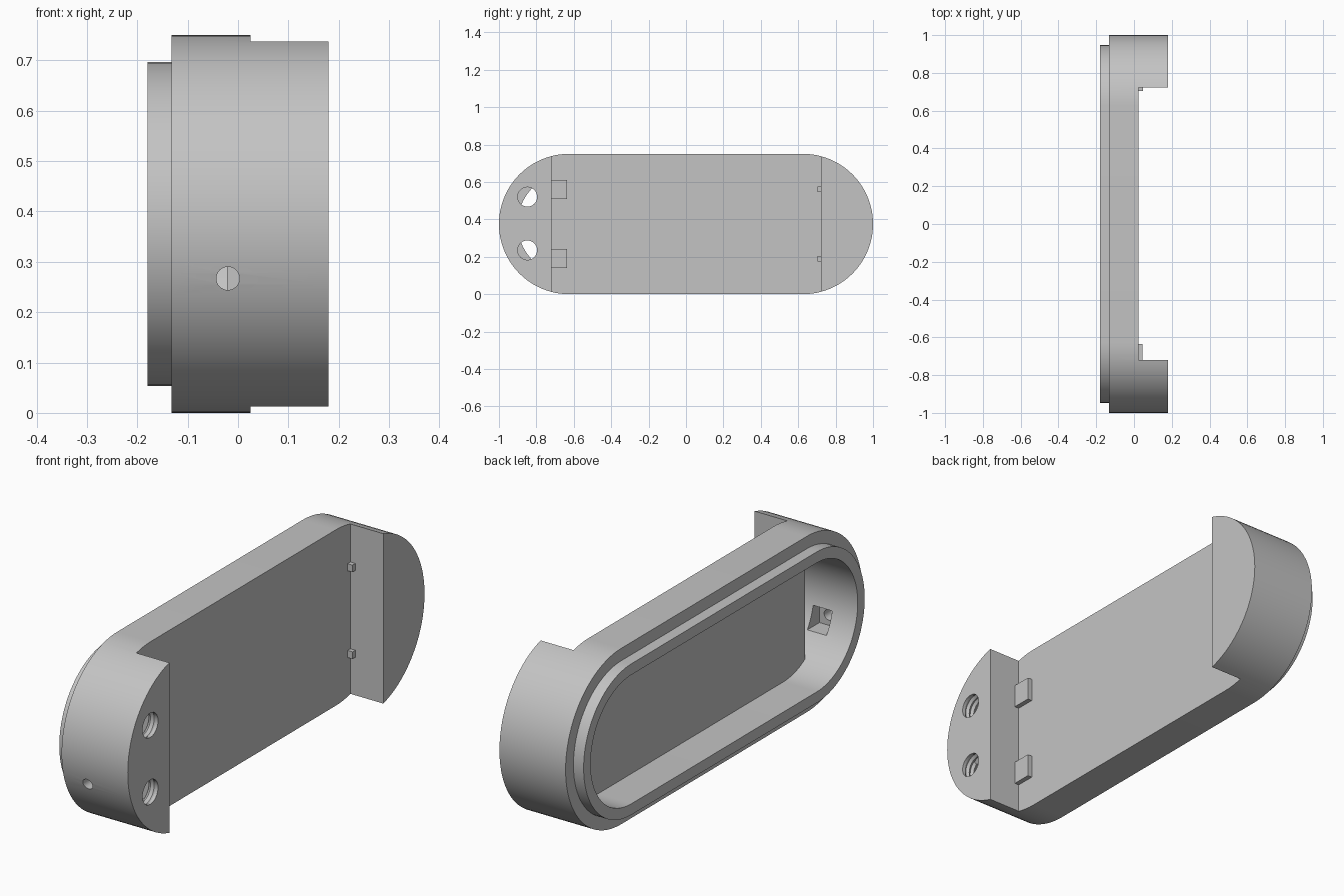
import bpy, bmesh
from math import sin, cos, pi, radians
from mathutils import Matrix

cube = bpy.data.objects.get("Cube")
if cube:
    bpy.data.objects.remove(cube, do_unlink=True)

grey = bpy.data.materials.new("light_grey")
grey.use_nodes = True
colour = (0.55, 0.55, 0.55, 1)
grey.diffuse_color = colour
grey.node_tree.nodes["Principled BSDF"].inputs["Base Color"].default_value = colour

MID = 0.375          # height of the long axis
HALF = 0.625         # half length of the straight sides


def make_object(name, bm):
    bmesh.ops.recalc_face_normals(bm, faces=bm.faces[:])
    mesh = bpy.data.meshes.new(name)
    bm.to_mesh(mesh)
    bm.free()
    mesh.materials.append(grey)
    obj = bpy.data.objects.new(name, mesh)
    bpy.context.collection.objects.link(obj)
    return obj


def loft(name, rings, half=0, y=0, z=MID, steps=48):
    """Closed solid along x from (x, radius) rings; half stretches a circle into a slot."""
    bm = bmesh.new()
    loops = []
    for x, r in rings:
        loop = []
        for side in (1, -1):
            for i in range(steps + 1 if half else steps):
                a = pi * i / steps - pi / 2
                loop.append(bm.verts.new((x, y + side * (half + r * cos(a)), z + side * r * sin(a))))
        loops.append(loop)
    count = len(loops[0])
    for a, b in zip(loops, loops[1:]):
        for i in range(count):
            j = (i + 1) % count
            bm.faces.new((a[i], a[j], b[j], b[i]))
    bm.faces.new(loops[0])
    bm.faces.new(loops[-1])
    return make_object(name, bm)


def box(name, low, high):
    bm = bmesh.new()
    bmesh.ops.create_cube(bm, size=1)
    for v in bm.verts:
        v.co = [lo + (hi - lo) * (c + 0.5) for lo, hi, c in zip(low, high, v.co)]
    return make_object(name, bm)


def cut(obj, cutter):
    """Subtract the cutter, bake the result and remove the cutter."""
    mod = obj.modifiers.new("cut", 'BOOLEAN')
    mod.operation = 'DIFFERENCE'
    mod.solver = 'EXACT'
    mod.object = cutter
    bpy.context.view_layer.update()
    graph = bpy.context.evaluated_depsgraph_get()
    mesh = bpy.data.meshes.new_from_object(obj.evaluated_get(graph))
    obj.modifiers.clear()
    obj.data = mesh
    bpy.data.objects.remove(cutter, do_unlink=True)


# Housing with a stepped lip, its middle lowered to leave an end block at each end
housing = loft("housing", [(-0.18, 0.322), (-0.132, 0.322), (-0.132, 0.375), (0.18, 0.375)], HALF)
cut(housing, box("middle_cutter", (0.025, -0.72, -1), (1, 0.722, 2)))

# Hollow interior, deeper inside the end blocks
cavity = loft("cavity_cutter", [(-0.3, 0.275), (0.13, 0.275)], HALF)
cut(cavity, box("floor_cutter", (-0.022, -0.77, -1), (1, 0.77, 2)))
cut(housing, cavity)

# Two threaded holes in the front block
for z in (MID - 0.14, MID + 0.145):
    thread = [(0.06 + 0.012 * i, 0.052 if i % 2 else 0.06) for i in range(10)]
    thread += [(0.18, 0.052), (0.25, 0.052)]
    cut(housing, loft("thread_cutter", thread, y=-0.848, z=z, steps=16))

# Small hole through the front wall with a square recess behind it
bm = bmesh.new()
bmesh.ops.create_cone(bm, cap_ends=True, segments=32, radius1=0.023, radius2=0.023, depth=0.3,
                      matrix=Matrix.Translation((-0.02, -0.97, 0.267)) @ Matrix.Rotation(pi / 2, 4, 'X'))
cut(housing, make_object("pin_cutter", bm))
cut(housing, box("recess_cutter", (-0.065, -0.935, 0.222), (0.025, -0.8, 0.312)))

bpy.ops.object.select_all(action='DESELECT')
housing.select_set(True)
bpy.context.view_layer.objects.active = housing
bpy.ops.object.shade_smooth_by_angle(angle=radians(25))

# Locating tabs against the front block and small nubs against the back block
for name, centre in (("lower", -0.185), ("upper", 0.185)):
    z = MID + centre
    box(name + "_tab", (0.02, -0.725, z - 0.051), (0.046, -0.635, z + 0.051))
    box(name + "_nub", (0.02, 0.703, z - 0.015), (0.048, 0.727, z + 0.015))
